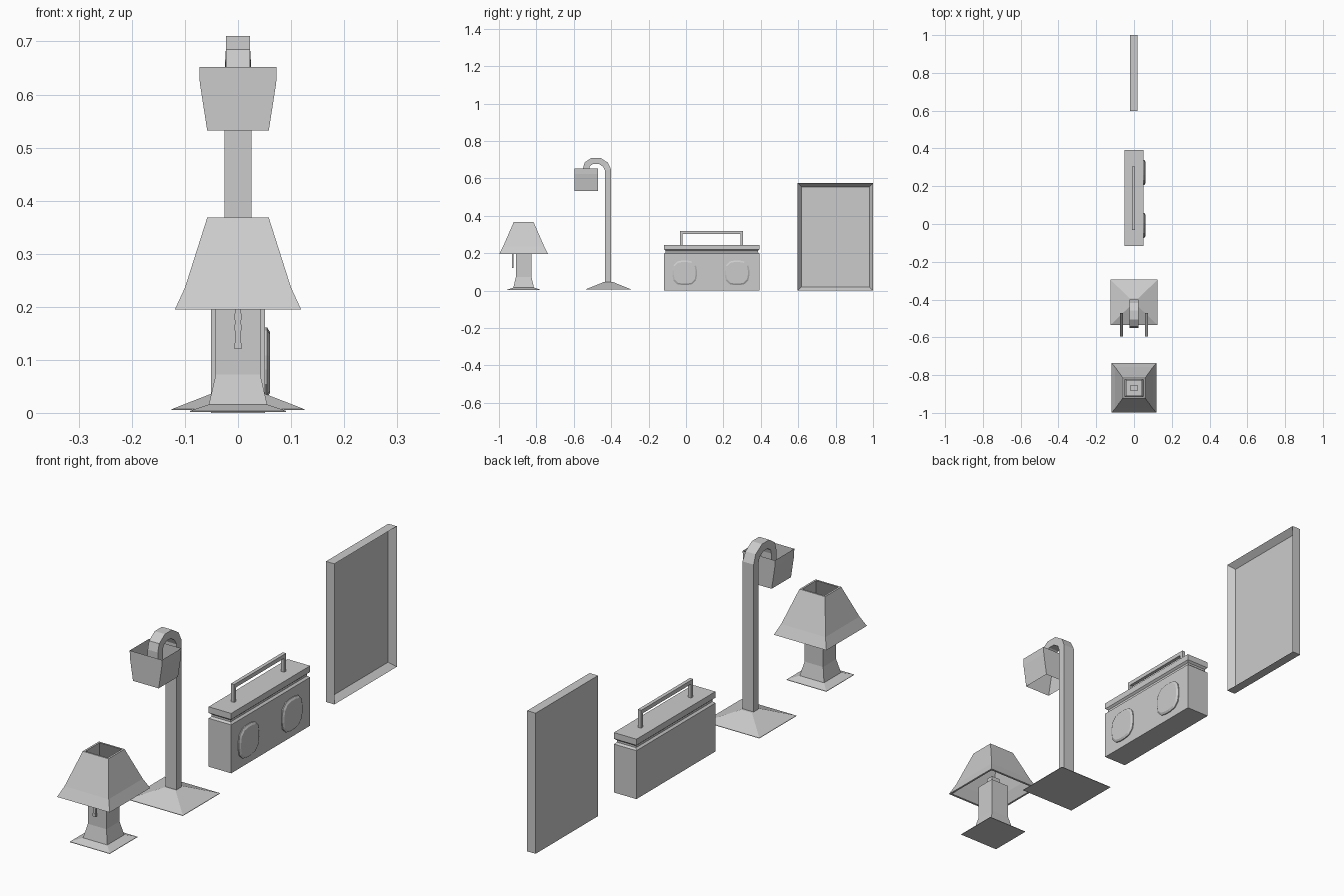
import bpy, bmesh, math
from mathutils import Vector

if "Cube" in bpy.data.objects:
    bpy.data.objects.remove(bpy.data.objects["Cube"])

grey = bpy.data.materials.new("plain grey")
grey.diffuse_color = (0.6, 0.6, 0.6, 1)
grey.use_nodes = True
grey.node_tree.nodes["Principled BSDF"].inputs["Base Color"].default_value = grey.diffuse_color


def finish(name, bm, normals=True):
    if normals:
        bmesh.ops.recalc_face_normals(bm, faces=bm.faces)
    me = bpy.data.meshes.new(name)
    bm.to_mesh(me)
    bm.free()
    me.materials.append(grey)
    ob = bpy.data.objects.new(name, me)
    bpy.context.collection.objects.link(ob)
    return ob


def loft(name, rings, caps=True, closed=False):
    """Skin a list of point rings, optionally capped or joined end to end."""
    bm = bmesh.new()
    vs = [[bm.verts.new(p) for p in r] for r in rings]
    n = len(vs[0])
    pairs = list(zip(vs, vs[1:])) + ([(vs[-1], vs[0])] if closed else [])
    for a, b in pairs:
        for i in range(n):
            j = (i + 1) % n
            bm.faces.new((a[i], a[j], b[j], b[i]))
    if caps and not closed:
        bm.faces.new(vs[0][::-1])
        bm.faces.new(vs[-1])
    return finish(name, bm)


def rect(cy, hx, hy, z):
    return [(-hx, cy - hy, z), (hx, cy - hy, z), (hx, cy + hy, z), (-hx, cy + hy, z)]


def box(name, x0, x1, y0, y1, z0, z1):
    return loft(name, [[(x0, y0, z), (x1, y0, z), (x1, y1, z), (x0, y1, z)] for z in (z0, z1)])


# Table lamp: flared foot and column
TY = -0.868
loft("table_lamp_body", [rect(TY, h, h, z) for h, z in
     [(0.09, 0.002), (0.09, 0.004), (0.055, 0.016), (0.042, 0.072), (0.042, 0.215)]])
box("table_lamp_socket", -0.019, 0.019, TY - 0.015, TY + 0.015, 0.215, 0.25)
# Table lamp: thick open shade, outer wall up and inner wall down
outer = [(0.119, 0.195), (0.1, 0.236), (0.058, 0.368)]
inner = [(h - 0.008, z) for h, z in reversed(outer)]
loft("table_lamp_shade", [rect(TY, h, h * 1.1 if z < 0.3 else h * 0.9, z)
     for h, z in outer + inner], closed=True)
# Table lamp: pull chain
box("pull_cord", -0.006, 0.006, -0.929, -0.922, 0.13, 0.21)
for z in (0.12, 0.155, 0.175):
    box("pull_bead", -0.007, 0.007, -0.93, -0.921, z, z + 0.012)

# Floor lamp: low pyramid base
FY = -0.415
loft("floor_lamp_base", [rect(FY, h, h * 0.96, z) for h, z in
     [(0.125, 0.005), (0.125, 0.007), (0.025, 0.046)]])
# Floor lamp: column bending over into the shade
path = [(-0.417, 0.03), (-0.417, 0.645), (-0.43, 0.673), (-0.463, 0.694),
        (-0.5, 0.694), (-0.528, 0.675), (-0.535, 0.65), (-0.535, 0.61)]
path = [Vector(p) for p in path]
rings = []
for i, p in enumerate(path):
    d1 = (p - path[max(i - 1, 0)]).normalized() if i else (path[1] - p).normalized()
    d2 = (path[i + 1] - p).normalized() if i < len(path) - 1 else d1
    t = (d1 + d2).normalized()
    n = Vector((-t.y, t.x)) * 0.016 / max(t.dot(d1), 0.5)
    w = 0.025 if i < 2 else 0.023
    a, b = p + n, p - n
    rings.append([(-w, a.x, a.y), (w, a.x, a.y), (w, b.x, b.y), (-w, b.x, b.y)])
loft("floor_lamp_post", rings)
# Floor lamp: open shade with upright front and back
loft("floor_lamp_shade", [rect(-0.533, h, 0.0625, z) for h, z in
     [(0.058, 0.532), (0.072, 0.622), (0.073, 0.652)]], caps=False)

# Radio: body with a groove under the lid
RY = 0.138
loft("radio_body", [rect(RY, 0.051 - i, 0.255 - i, z) for i, z in
     [(0, 0), (0, 0.198), (0.008, 0.205), (0.008, 0.213), (0, 0.22), (0, 0.245)]])
# Radio: two rounded speakers on the +x side
for cy in (-0.007, 0.273):
    def disc(x, r):
        pts = []
        for k in range(16):
            a = 2 * math.pi * (k + 0.5) / 16
            c, s = math.cos(a), math.sin(a)
            m = r / (abs(c) ** 3 + abs(s) ** 3) ** (1 / 3)
            pts.append((x, cy + c * m, 0.095 + s * m))
        return pts
    loft("radio_speaker", [disc(0.045, 0.066), disc(0.055, 0.066), disc(0.06, 0.058)])
# Radio: carrying handle
for y in (-0.032, 0.291):
    box("handle_post", -0.01, 0.005, y, y + 0.013, 0.24, 0.305)
box("handle_bar", -0.01, 0.005, -0.032, 0.304, 0.302, 0.318)


# Wall panel: shallow tray open toward +x with sloping inner sides
def frame(x, i):
    return [(x, 0.597 + i, i), (x, 1 - i, i), (x, 1 - i, 0.575 - i), (x, 0.597 + i, 0.575 - i)]


loft("panel", [frame(-0.02, 0), frame(0.018, 0), frame(-0.007, 0.02)])
